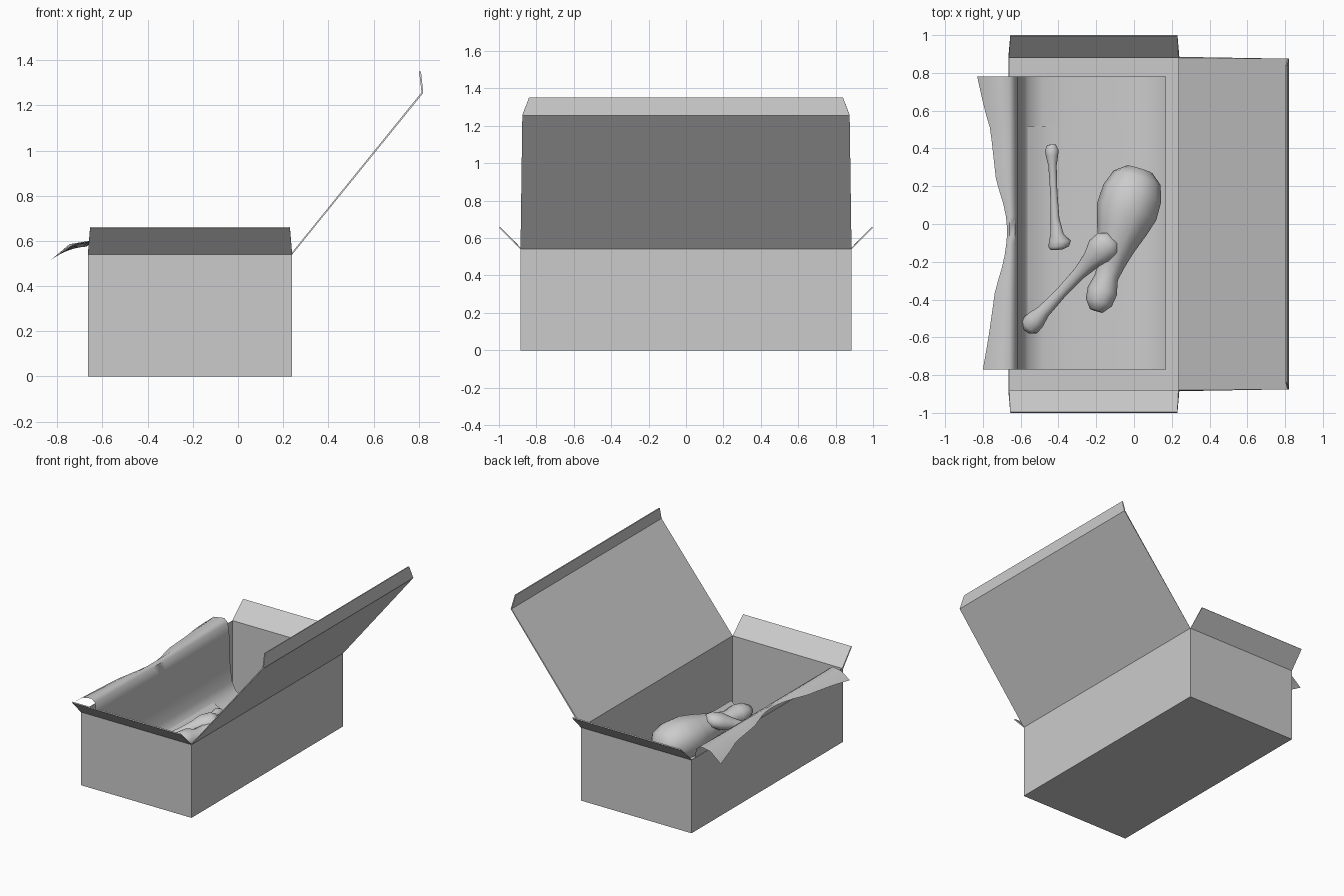
import bpy, bmesh, math
from mathutils import Vector

if "Cube" in bpy.data.objects:
    bpy.data.objects.remove(bpy.data.objects["Cube"])


def make_object(name, verts, faces, smooth=None, thickness=0):
    mesh = bpy.data.meshes.new(name)
    mesh.from_pydata([tuple(v) for v in verts], [], faces)
    obj = bpy.data.objects.new(name, mesh)
    bpy.context.collection.objects.link(obj)
    bm = bmesh.new()
    bm.from_mesh(mesh)
    if not thickness:
        bmesh.ops.recalc_face_normals(bm, faces=bm.faces)
    bm.to_mesh(mesh)
    bm.free()
    if thickness:
        mod = obj.modifiers.new("thickness", 'SOLIDIFY')
        mod.thickness = thickness
        mod.offset = -1
    if smooth:
        bpy.context.view_layer.objects.active = obj
        obj.select_set(True)
        bpy.ops.object.shade_smooth_by_angle(angle=math.radians(smooth))
        obj.select_set(False)
    return obj


def lerp_table(table, t):
    for (a, va), (b, vb) in zip(table, table[1:]):
        if t <= b:
            return va + (vb - va) * (t - a) / (b - a)
    return table[-1][1]


def grid_faces(rows, cols):
    return [(r * cols + c, r * cols + c + 1, (r + 1) * cols + c + 1, (r + 1) * cols + c)
            for r in range(rows - 1) for c in range(cols - 1)]


# carton: open box with side flaps, raised lid and tuck lip
L, R, Y, H = -0.665, 0.24, 0.885, 0.54
verts = [(x, y, z) for z in (0, H) for x, y in ((L, -Y), (R, -Y), (R, Y), (L, Y))]
verts += [(0.82, -0.875, 1.255), (0.82, 0.875, 1.255),           # lid edge
          (0.81, -0.84, 1.35), (0.81, 0.84, 1.35),               # lip edge
          (L + 0.01, -1, 0.655), (R - 0.01, -1, 0.655),          # front flap
          (L + 0.01, 1, 0.655), (R - 0.01, 1, 0.655)]            # back flap
faces = [(3, 2, 1, 0), (0, 1, 5, 4), (1, 2, 6, 5), (2, 3, 7, 6), (3, 0, 4, 7),
         (5, 6, 9, 8), (8, 9, 11, 10), (4, 5, 13, 12), (6, 7, 14, 15)]
make_object("carton", verts, faces, thickness=0.008)

# paper liner draped over the left wall and across the floor
liner = [(-0.63, 0.575), (-0.618, 0.5), (-0.612, 0.3), (-0.595, 0.15), (-0.56, 0.085),
         (-0.48, 0.055), (-0.36, 0.045), (-0.23, 0.04), (-0.08, 0.042), (0.04, 0.055),
         (0.12, 0.085), (0.17, 0.125)]
hem = [(-0.77, -0.80), (-0.6, -0.77), (-0.35, -0.735), (-0.2, -0.69), (-0.1, -0.675),
       (0, -0.67), (0.1, -0.69), (0.23, -0.73), (0.5, -0.76), (0.6, -0.79), (0.78, -0.83)]
rows = 24
verts = []
for i in range(rows):
    y = -0.77 + 1.55 * i / (rows - 1)
    edge = lerp_table(hem, y)
    d = (-0.66 - edge) / 0.17
    verts += [(edge, y, 0.575 - 0.06 * d * d),
              (-0.66 + (edge + 0.66) * 0.5, y, 0.578 + 0.008 * d),
              (-0.66, y, 0.585 + 0.015 * d)]
    verts += [(x, y, z) for x, z in liner]
make_object("paper_liner", verts, grid_faces(rows, len(liner) + 3), smooth=60)

# flat napkin resting on the liner
verts = []
for i in range(9):
    y = -0.48 + i / 8
    for j in range(9):
        x = -0.565 + 0.505 * j / 8
        verts.append((x, y, lerp_table(liner, x) + 0.005))
make_object("napkin", verts, grid_faces(9, 9), smooth=60)


# bones: rings of (position along axis, sideways shift, width, height)
def bone(name, start, end, rings, sides=10):
    start, end = Vector(start), Vector(end)
    axis = end - start
    side = axis.cross(Vector((0, 0, 1))).normalized()
    up = side.cross(axis).normalized()
    verts, faces = [], []
    for t, shift, w, h in rings:
        for k in range(sides):
            a = 2 * math.pi * k / sides
            verts.append(start + axis * t + side * (shift + w * math.cos(a)) + up * h * math.sin(a))
    for r in range(len(rings) - 1):
        for k in range(sides):
            n = (k + 1) % sides
            faces.append((r * sides + k, r * sides + n, (r + 1) * sides + n, (r + 1) * sides + k))
    last = (len(rings) - 1) * sides
    faces += [tuple(range(sides)), tuple(range(last, last + sides))]
    make_object(name, verts, faces, smooth=60)


bone("drumstick", (0.03, 0.29, 0.21), (-0.20, -0.46, 0.28),
     [(0, 0, .07, .06), (.06, 0, .13, .11), (.17, 0, .16, .145), (.3, 0, .163, .145),
      (.42, 0, .135, .125), (.55, 0, .10, .095), (.67, 0, .075, .07), (.76, 0, .062, .055),
      (.86, 0, .08, .07), (.94, 0, .072, .06), (1, 0, .035, .03)])

bone("long_bone", (-0.115, -0.075, 0.335), (-0.57, -0.56, 0.11),
     [(0, 0, .04, .03), (.05, 0, .075, .05), (.14, 0, .08, .058), (.24, 0, .052, .045),
      (.38, 0, .035, .032), (.6, 0, .03, .028), (.8, 0, .036, .033), (.89, 0, .052, .042),
      (.96, 0, .055, .042), (1, 0, .03, .025)])

bone("small_bone", (-0.437, 0.42, 0.11), (-0.41, -0.137, 0.105),
     [(0, 0, .022, .02), (.05, 0, .036, .032), (.1, 0, .033, .03), (.2, 0, .022, .022),
      (.45, 0, .019, .019), (.7, 0, .023, .022), (.85, -.006, .035, .03),
      (.92, -.02, .058, .036), (.97, -.012, .055, .034), (1, 0, .03, .02)])
